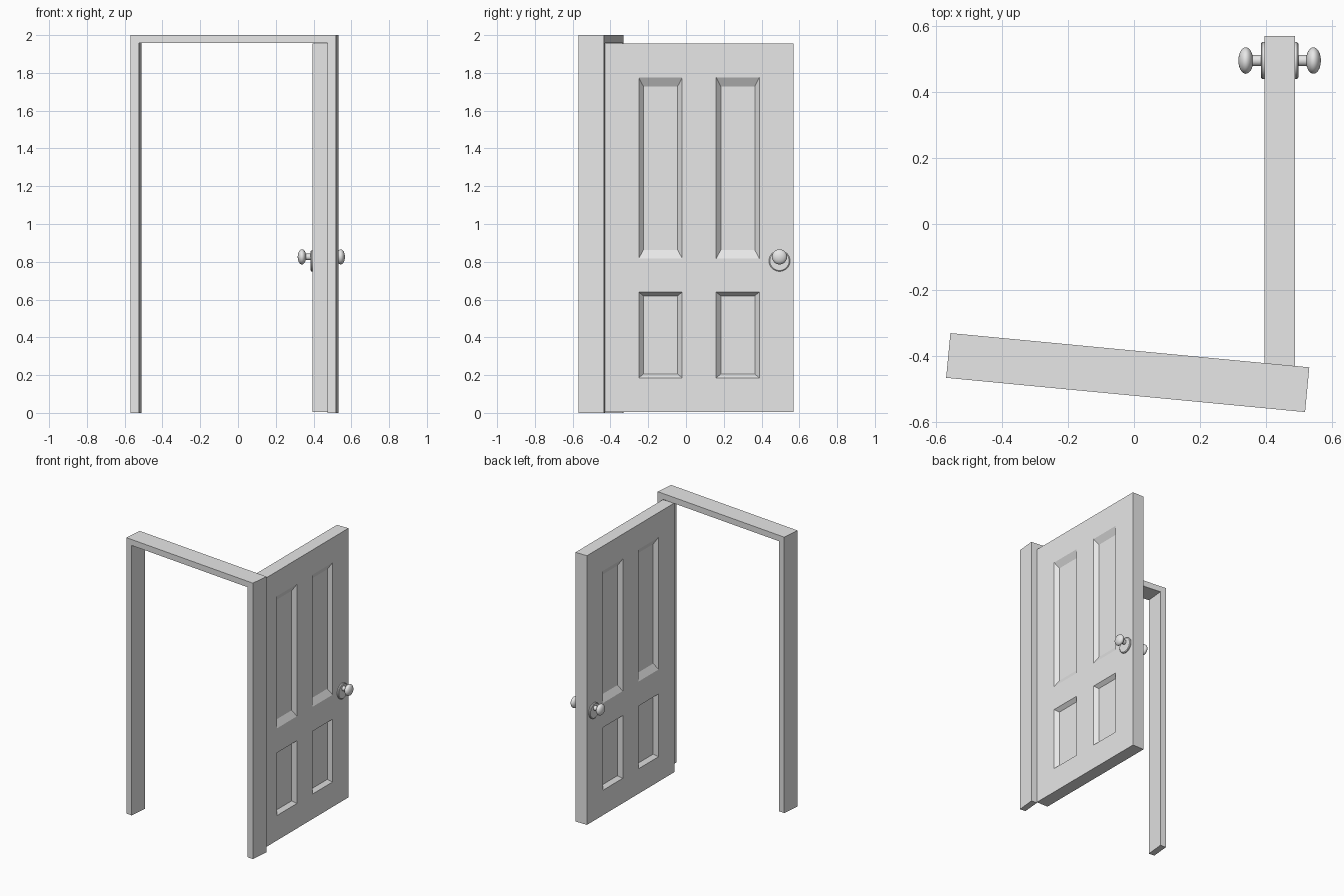
import bpy, bmesh, math
from mathutils import Matrix, Vector

cube = bpy.data.objects.get("Cube")
if cube:
    bpy.data.objects.remove(cube, do_unlink=True)

grey = bpy.data.materials.new("plain_grey")
grey.use_nodes = True
grey.diffuse_color = (0.8, 0.8, 0.8, 1)
grey.node_tree.nodes["Principled BSDF"].inputs["Base Color"].default_value = (0.8, 0.8, 0.8, 1)


def finish(name, bm, smooth=False):
    bmesh.ops.recalc_face_normals(bm, faces=bm.faces)
    mesh = bpy.data.meshes.new(name)
    bm.to_mesh(mesh)
    bm.free()
    mesh.materials.append(grey)
    obj = bpy.data.objects.new(name, mesh)
    bpy.context.collection.objects.link(obj)
    if smooth:
        bpy.ops.object.select_all(action="DESELECT")
        obj.select_set(True)
        bpy.context.view_layer.objects.active = obj
        bpy.ops.object.shade_smooth_by_angle(angle=math.radians(35))
    return obj


# Door frame: a U outline extruded through its depth, turned slightly
half, depth, jamb, height, lintel = 0.546, 0.136, 0.045, 2.0, 1.957
inner = half - jamb
outline = [(-half, 0), (-half, height), (half, height), (half, 0),
           (inner, 0), (inner, lintel), (-inner, lintel), (-inner, 0)]
bm = bmesh.new()
face = bm.faces.new([bm.verts.new((x, -depth / 2, z)) for x, z in outline])
ext = bmesh.ops.extrude_face_region(bm, geom=[face])
bmesh.ops.translate(bm, vec=(0, depth, 0),
                    verts=[v for v in ext["geom"] if isinstance(v, bmesh.types.BMVert)])
frame = finish("door_frame", bm)
frame.location = (-0.019, -0.45, 0)
frame.rotation_euler.z = math.radians(-5.45)

# Door leaf: a slab cut into a grid, with sunken bevelled panels on both faces
x0, x1 = 0.395, 0.487
y0, y1 = -0.43, 0.57
z0, z1 = 0.004, 1.955
columns = [(-0.25, -0.02), (0.16, 0.388)]
rows = [(0.185, 0.64, 0.021), (0.817, 1.775, 0.046)]  # bottom, top, bevel height
side_bevel, sink = 0.024, 0.026

bm = bmesh.new()
bmesh.ops.create_cube(bm, size=1, matrix=Matrix.Translation(
    ((x0 + x1) / 2, (y0 + y1) / 2, (z0 + z1) / 2)) @ Matrix.Diagonal((x1 - x0, y1 - y0, z1 - z0, 1)))
cuts = [((0, y, 0), (0, 1, 0)) for c in columns for y in c]
cuts += [((0, 0, z), (0, 0, 1)) for r in rows for z in r[:2]]
for co, no in cuts:
    bmesh.ops.bisect_plane(bm, geom=bm.verts[:] + bm.edges[:] + bm.faces[:],
                           plane_co=co, plane_no=no)
bm.normal_update()
panels = []
for f in bm.faces:
    c = f.calc_center_median()
    if abs(f.normal.x) > 0.9 and any(a < c.y < b for a, b in columns):
        panels += [(f, r[2]) for r in rows if r[0] < c.z < r[1]]
for f, rise in panels:
    side = math.copysign(1, f.normal.x)
    c = f.calc_center_median()
    new = bmesh.ops.extrude_discrete_faces(bm, faces=[f])["faces"][0]
    for v in new.verts:
        v.co += Vector((-side * sink,
                        math.copysign(side_bevel, c.y - v.co.y),
                        math.copysign(rise, c.z - v.co.z)))
finish("door_leaf", bm)


# Round hardware: profiles of (distance from door, radius) turned about x
def turned(name, profile, face_x, side, y, z, steps=32):
    bm = bmesh.new()
    verts = [bm.verts.new((d, r, 0)) for d, r in profile]
    edges = [bm.edges.new(pair) for pair in zip(verts, verts[1:])]
    bmesh.ops.spin(bm, geom=verts + edges, cent=(0, 0, 0), axis=(1, 0, 0),
                   angle=math.tau, steps=steps)
    bmesh.ops.remove_doubles(bm, verts=bm.verts, dist=0.00005)
    bmesh.ops.transform(bm, verts=bm.verts, matrix=Matrix.Translation((face_x, y, z))
                        @ Matrix.Diagonal((side, 1, 1, 1)))
    finish(name, bm, smooth=True)


rosette = [(-0.002, 0), (-0.002, 0.056), (0.007, 0.056), (0.011, 0.051), (0.011, 0)]
stem = [(0, 0), (0, 0.017), (0.04, 0.017), (0.04, 0)]
knob = [(0.0565 - 0.0225 * math.cos(a), 0.04 * math.sin(a))
        for a in (math.pi * i / 14 for i in range(15))]
for label, face_x, side in (("left", x1, 1), ("right", x0, -1)):
    turned(label + "_rosette", rosette, face_x, side, 0.495, 0.805)
    turned(label + "_knob_stem", stem, face_x, side, 0.495, 0.826)
    turned(label + "_knob", knob, face_x, side, 0.495, 0.826)
